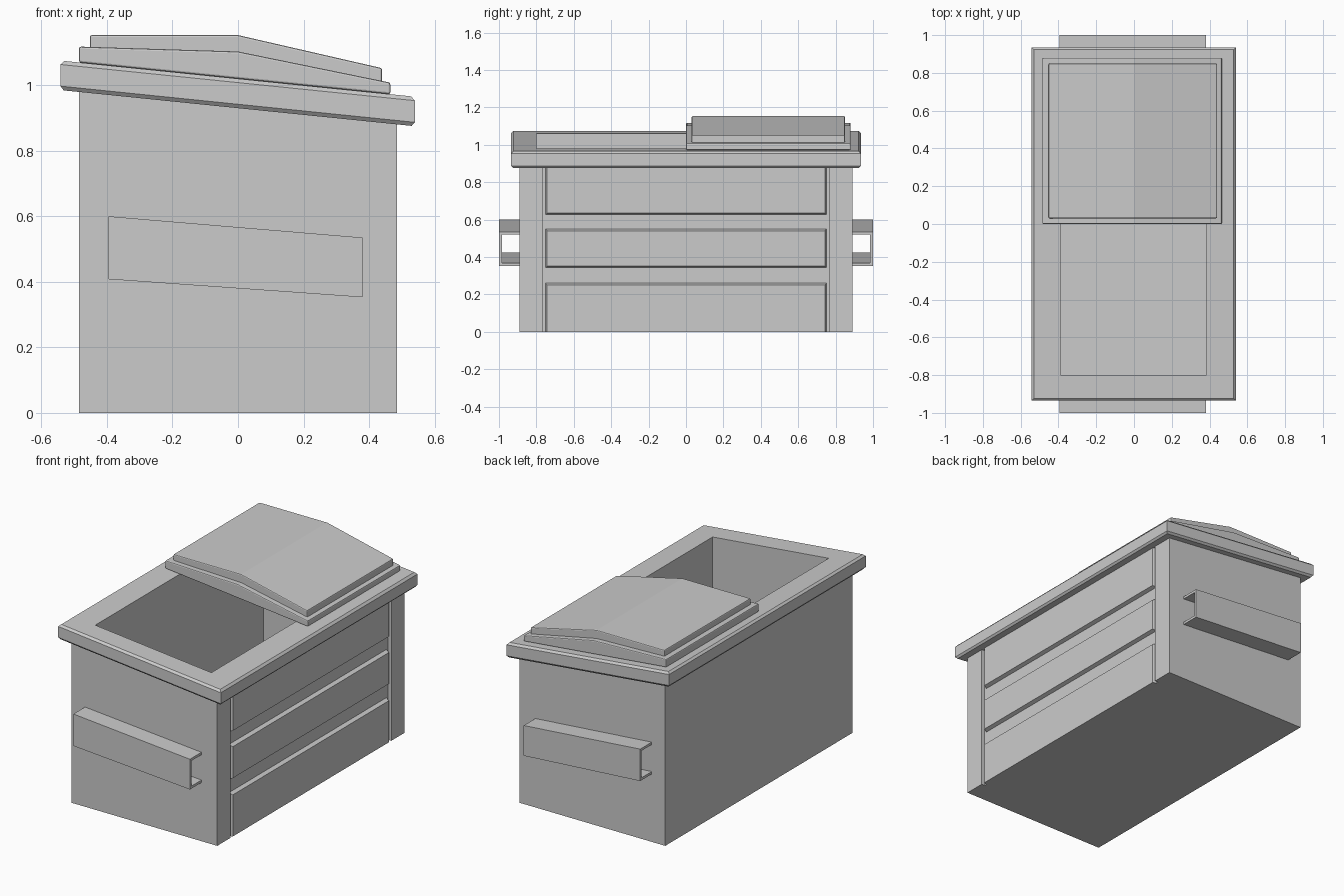
import bpy, bmesh

if "Cube" in bpy.data.objects:
    bpy.data.objects.remove(bpy.data.objects["Cube"])

SLOPE = -0.102                      # fall of the rim from back (-x) to loading side (+x)
RIM_BOTTOM, RIM_TOP = 0.93, 1.02    # rim heights at x = 0


def finish(name, bm, bevel=0.0):
    bmesh.ops.recalc_face_normals(bm, faces=bm.faces[:])
    mesh = bpy.data.meshes.new(name)
    bm.to_mesh(mesh)
    bm.free()
    ob = bpy.data.objects.new(name, mesh)
    bpy.context.collection.objects.link(ob)
    if bevel:
        mod = ob.modifiers.new("Bevel", 'BEVEL')
        mod.width, mod.segments = bevel, 2
        mod.limit_method, mod.angle_limit = 'ANGLE', 0.6
    return ob


def loft(name, rings, closed=False):
    """Skin a list of point rings; cap the ends, or join last to first."""
    bm = bmesh.new()
    vs = [[bm.verts.new(p) for p in ring] for ring in rings]
    n = len(vs[0])
    pairs = list(zip(vs, vs[1:])) + ([(vs[-1], vs[0])] if closed else [])
    for a, b in pairs:
        for i in range(n):
            j = (i + 1) % n
            bm.faces.new((a[i], a[j], b[j], b[i]))
    if not closed:
        bm.faces.new(vs[0])
        bm.faces.new(vs[-1])
    return finish(name, bm)


def rect(x0, x1, y, z, slope=0.0):
    """Rectangle ring symmetric in y, tilted along x."""
    return [(x, yy, z + slope * x) for x, yy in ((x0, -y), (x1, -y), (x1, y), (x0, y))]


def prism(name, profile, y0, y1, bevel=0.0):
    """Extrude an x-z profile along y."""
    bm = bmesh.new()
    face = bm.faces.new([bm.verts.new((x, y0, z)) for x, z in profile])
    ext = bmesh.ops.extrude_face_region(bm, geom=[face])
    verts = [v for v in ext["geom"] if isinstance(v, bmesh.types.BMVert)]
    bmesh.ops.translate(bm, verts=verts, vec=(0, y1 - y0, 0))
    return finish(name, bm, bevel)


# Hollow container body
loft("container_body", [
    rect(-0.485, 0.463, 0.89, 0),
    rect(-0.485, 0.463, 0.89, RIM_BOTTOM, SLOPE),
    rect(-0.39, 0.383, 0.80, RIM_BOTTOM, SLOPE),
    rect(-0.39, 0.383, 0.80, 0.10),
])

# Sloped rim with chamfered outer edges
loft("rim", [
    rect(-0.39, 0.383, 0.80, RIM_BOTTOM, SLOPE),
    rect(-0.532, 0.530, 0.925, RIM_BOTTOM, SLOPE),
    rect(-0.542, 0.540, 0.935, RIM_BOTTOM + 0.012, SLOPE),
    rect(-0.542, 0.540, 0.935, RIM_TOP - 0.012, SLOPE),
    rect(-0.530, 0.528, 0.923, RIM_TOP, SLOPE),
    rect(-0.39, 0.383, 0.80, RIM_TOP, SLOPE),
], closed=True)

# Corner posts on the loading side
post = [(0.463, 0), (0.485, 0), (0.485, 0.885), (0.463, 0.885)]
for side, name in ((-1, "front_post"), (1, "back_post")):
    prism(name, post, side * 0.765, side * 0.89)

# Raised panels with slightly tapered edges
for name, z0, z1, t0, t1 in (("lower_panel", 0.0, 0.26, 0, 0.01),
                             ("middle_panel", 0.343, 0.55, 0.008, 0.01),
                             ("upper_panel", 0.628, 0.885, 0.008, 0)):
    loft(name, [
        [(0.463, -0.75, z0), (0.463, 0.75, z0), (0.463, 0.75, z1), (0.463, -0.75, z1)],
        [(0.485, -0.742, z0 + t0), (0.485, 0.742, z0 + t0),
         (0.485, 0.742, z1 - t1), (0.485, -0.742, z1 - t1)],
    ])

# Fork pockets: sloping open channels on both ends
channel = [(0.89, 1, 0), (1.0, 1, 0), (1.0, 0, 0), (0.89, 0, 0),
           (0.89, 0, 0.015), (0.985, 0, 0.015), (0.985, 1, -0.015), (0.89, 1, -0.015)]
for side, name in ((-1, "front_fork_pocket"), (1, "back_fork_pocket")):
    loft(name, [[(x, side * y, z0 + k * (z1 - z0) + dz) for y, k, dz in channel]
                for x, z0, z1 in ((-0.395, 0.408, 0.60), (0.38, 0.353, 0.535))])

# Two-step ridged lid over the back half
prism("lid_base", [(-0.485, RIM_TOP - SLOPE * -0.485 * -1), (0.465, RIM_TOP + SLOPE * 0.465),
                   (0.465, 1.008), (0, 1.103), (-0.485, 1.118)], 0.0, 0.88, 0.006)
prism("lid_top", [(-0.452, 1.108), (0, 1.095), (0.44, 1.004),
                  (0.44, 1.052), (0, 1.153), (-0.452, 1.153)], 0.03, 0.85, 0.006)
